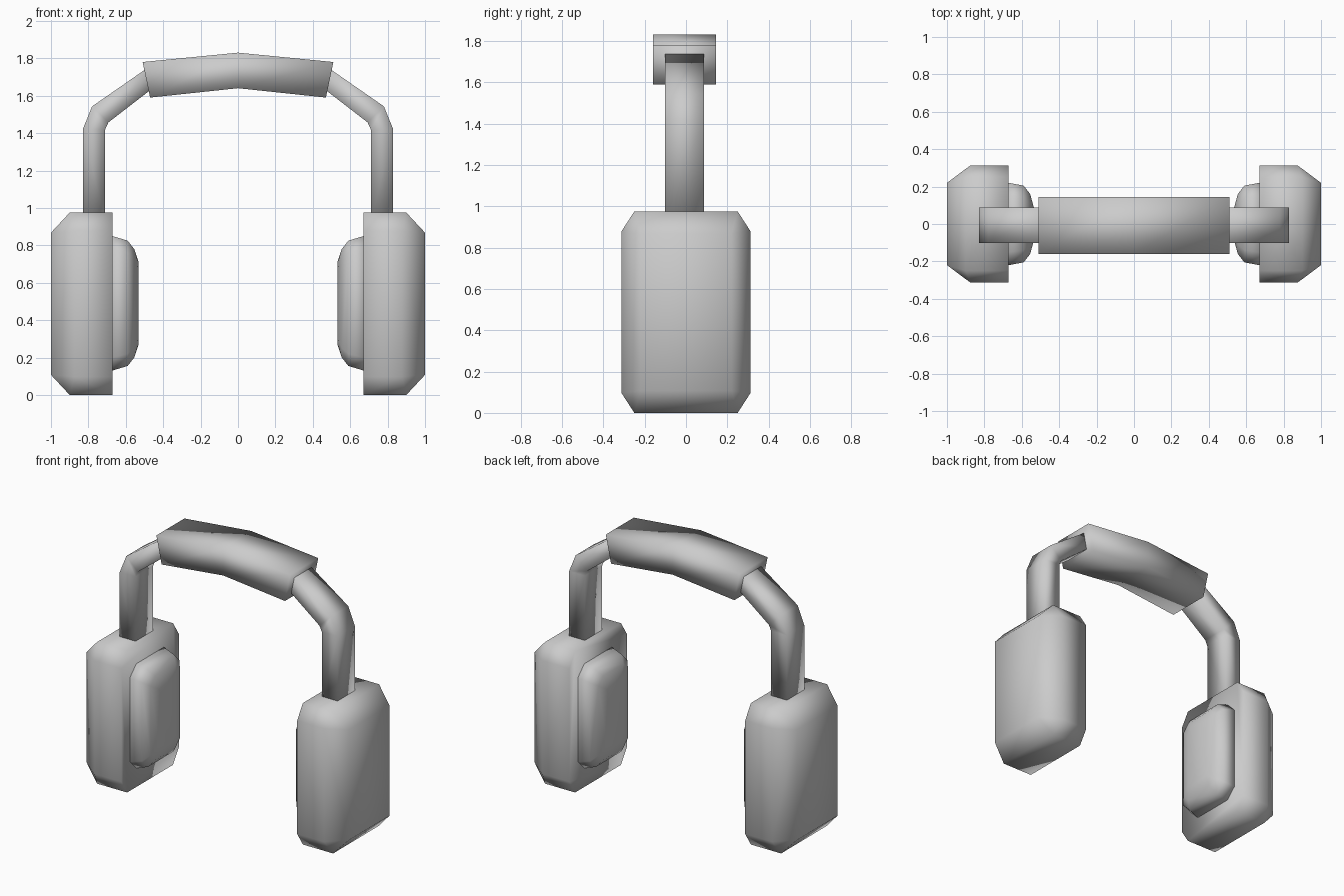
import bpy, bmesh

if "Cube" in bpy.data.objects:
    bpy.data.objects.remove(bpy.data.objects["Cube"])


def finish(name, bm, mirror):
    bmesh.ops.recalc_face_normals(bm, faces=bm.faces[:])
    for f in bm.faces:
        f.smooth = True
    mesh = bpy.data.meshes.new(name)
    bm.to_mesh(mesh)
    bm.free()
    obj = bpy.data.objects.new(name, mesh)
    bpy.context.collection.objects.link(obj)
    if mirror:
        mod = obj.modifiers.new("Mirror", 'MIRROR')
        mod.use_axis[0] = True
        mod.use_clip = False
        mod.use_mirror_merge = False
    return obj


def hull(name, points):
    """Convex solid around the points, mirrored to the other side."""
    bm = bmesh.new()
    for p in points:
        bm.verts.new(p)
    bmesh.ops.convex_hull(bm, input=bm.verts[:])
    bmesh.ops.dissolve_limit(bm, angle_limit=0.01, verts=bm.verts[:], edges=bm.edges[:])
    return finish(name, bm, True)


def box_sweep(name, stations, y0, y1, mirror):
    """Rectangular bar; each station is (outer xz, inner xz)."""
    bm = bmesh.new()
    rings = []
    for (xo, zo), (xi, zi) in stations:
        rings.append([bm.verts.new(p) for p in
                      ((xo, y0, zo), (xo, y1, zo), (xi, y1, zi), (xi, y0, zi))])
    for a, b in zip(rings, rings[1:]):
        for i in range(4):
            j = (i + 1) % 4
            bm.faces.new((a[i], a[j], b[j], b[i]))
    bm.faces.new(rings[0])
    bm.faces.new(rings[-1])
    return finish(name, bm, mirror)


# Ear cups: chamfered on the outer side, flat on the inner side
CUP_Z = 0.4875
cup = []
for sy in (-1, 1):
    for sz in (-1, 1):
        for x, y, z in ((1.0, 0.22, 0.38), (0.9, 0.25, 0.4875), (0.875, 0.313, 0.39),
                        (0.67, 0.25, 0.4875), (0.67, 0.313, 0.39)):
            cup.append((x, sy * y, CUP_Z + sz * z))
hull("ear_cup", cup)

# Ear pads: stacked octagons closing on a central ridge
pad = [(0.531, 0, 0.27), (0.531, 0, 0.71)]
for x, hy, hz, c in ((0.68, 0.222, 0.362, 0.07), (0.59, 0.205, 0.335, 0.065),
                     (0.555, 0.16, 0.29, 0.05), (0.536, 0.09, 0.225, 0.03)):
    for sy in (-1, 1):
        for sz in (-1, 1):
            pad.append((x, sy * hy, 0.49 + sz * (hz - c)))
            pad.append((x, sy * (hy - c), 0.49 + sz * hz))
hull("ear_pad", pad)

# Side arms rising from the cups and bending into the headband
box_sweep("side_arm", [((0.83, 0.93), (0.71, 0.93)),
                       ((0.83, 1.42), (0.71, 1.42)),
                       ((0.78, 1.543), (0.693, 1.457)),
                       ((0.46, 1.765), (0.43, 1.66))], -0.102, 0.087, True)

# Headband pad: a thick bar with a peak in the middle
box_sweep("headband_pad", [((-0.51, 1.78), (-0.47, 1.59)),
                           ((0, 1.83), (0, 1.64)),
                           ((0.51, 1.78), (0.47, 1.59))], -0.16, 0.145, False)
